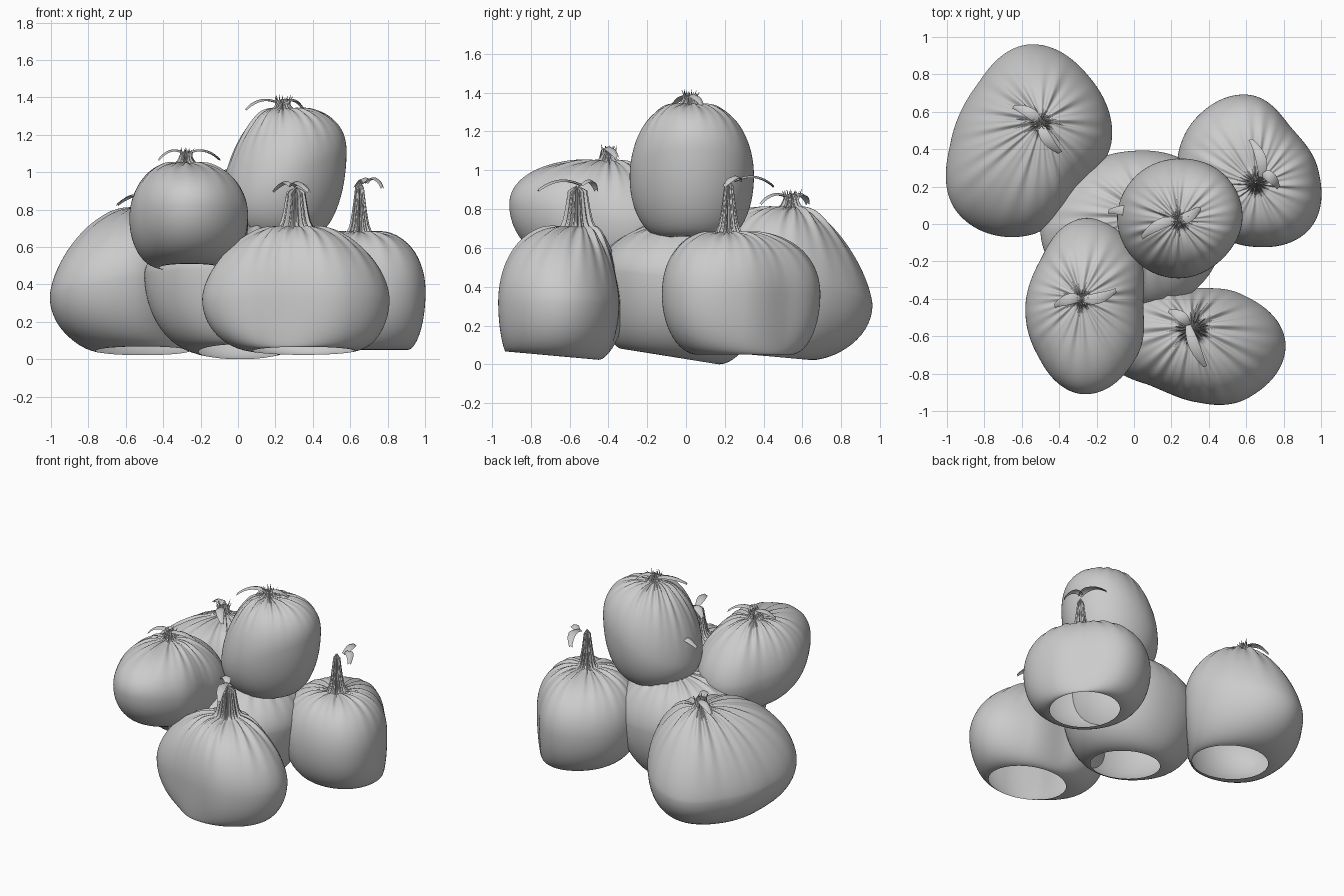
import bpy, math, random
from math import sin, cos, pi

if "Cube" in bpy.data.objects:
    bpy.data.objects.remove(bpy.data.objects["Cube"])

random.seed(4)
SEG = 160


def make_mesh(name, verts, faces):
    me = bpy.data.meshes.new(name)
    me.from_pydata(verts, [], faces)
    me.update()
    ob = bpy.data.objects.new(name, me)
    bpy.context.collection.objects.link(ob)
    for p in me.polygons:
        p.use_smooth = True
    return ob


def outline(radii, th):
    # periodic Catmull-Rom through evenly spaced radii
    n = len(radii)
    f = th / (2 * pi) * n
    i = int(f)
    t = f - i
    a, b, c, d = (radii[(i + k) % n] for k in (-1, 0, 1, 2))
    return b + 0.5 * t * (c - a + t * (2*a - 5*b + 4*c - d + t * (3*(b - c) + d - a)))


def leaf(name, start, ang, length, rise=0.035, width=0.032, curl=0.4):
    # arched ribbon that rises from the knot then droops to a narrow tip
    verts, faces, n = [], [], 12
    x, y, z = start
    for i in range(n + 1):
        t = i / n
        a = ang + curl * t
        px, py = x + cos(a) * length * t, y + sin(a) * length * t
        pz = z + rise * 4 * t * (0.8 - t)
        w = width * (0.45 + 0.7 * sin(pi * t * 0.95)) * (1 - 0.4 * t)
        for s in (-1, 0, 1):
            verts.append((px - sin(a) * w * s, py + cos(a) * w * s, pz - 0.012 * abs(s)))
    for i in range(n):
        for s in range(2):
            k = i * 3 + s
            faces.append((k, k + 1, k + 4, k + 3))
    make_mesh(name, verts, faces)


def strands(name, x, y, z, r, h, count=14):
    # frayed thin spikes at the top of the gathered neck
    verts, faces = [], []
    for i in range(count):
        a = 2 * pi * i / count + random.uniform(-.2, .2)
        rr = r * random.uniform(0.4, 1.0)
        out = rr + random.uniform(0.0, 0.03)
        k = len(verts)
        for j in range(3):
            b = a + j * 2 * pi / 3
            verts.append((x + cos(a) * rr + cos(b) * .008, y + sin(a) * rr + sin(b) * .008, z - .02))
        verts.append((x + cos(a) * out, y + sin(a) * out, z + h * random.uniform(0.5, 1)))
        faces += [(k, k + 1, k + 3), (k + 1, k + 2, k + 3), (k + 2, k, k + 3)]
    make_mesh(name, verts, faces)


def sack(name, centre, radii, slope, base, base_r, base_slope, neck, shape,
         stem_r, stem_top, taper=0.45, spikes=14, lean=(0, 0), low_exp=1.0):
    # lean = (amount, direction): the side facing that direction is more conical
    cx, cy, cz = centre
    bx, by, bz = base
    nx, ny, nz = neck
    p1, p2 = random.uniform(0, 6), random.uniform(0, 6)
    low, high, stem = 14, 30, 8
    rings = low + high + stem + 1
    verts = []
    for r in range(rings):
        for i in range(SEG):
            th = 2 * pi * i / SEG
            c, s = cos(th), sin(th)
            fold = (0.55 * sin(17 * th + p1 + 1.2 * sin(3 * th + p2))
                    + 0.45 * sin(27 * th + p2 + sin(2 * th)))
            R = outline(radii, th)
            ex, ey = cx + R * c, cy + R * s
            ez = cz + slope[0] * R * c + slope[1] * R * s
            if r <= low:                       # base opening up to the belly
                t = r / low * pi / 2
                u, v = sin(t) ** low_exp, 1 - cos(t)
                ox, oy = bx + base_r[0] * c, by + base_r[1] * s
                oz = bz + base_slope[0] * base_r[0] * c + base_slope[1] * base_r[1] * s
                p = (ox + (ex - ox) * u, oy + (ey - oy) * u, oz + (ez - oz) * v)
            elif r <= low + high:              # belly up to the gathered neck
                t = (r - low) / high * pi / 2
                a = lean[0] * cos(th - math.radians(lean[1]))
                w = max(cos(t), 1e-9) ** (shape[0] + a)
                v = sin(t) ** (shape[1] + a * 0.6)
                k = stem_r * (1 + 0.2 * fold)
                ox, oy = nx + k * c, ny + k * s
                g = 0.016 * fold * (1 - w) ** 2.3 * min(1, w * 3 + 0.15)
                p = (ox + (ex - ox) * w + g * c, oy + (ey - oy) * w + g * s,
                     ez + (nz - ez) * v + g)
            else:                              # pleated stem, pinched shut on top
                t = (r - low - high) / stem
                k = stem_r * (1 - (1 - taper) * t ** 0.6) * (1 + 0.25 * fold)
                if r == rings - 1:
                    k *= 0.1
                p = (nx + k * c, ny + k * s, nz + (stem_top - nz) * t + 0.012 * fold * t)
            verts.append(p)
    faces = [(r * SEG + i, r * SEG + (i + 1) % SEG, (r + 1) * SEG + (i + 1) % SEG, (r + 1) * SEG + i)
             for r in range(rings - 1) for i in range(SEG)]
    make_mesh(name + "_body", verts, faces)
    if spikes:
        strands(name + "_strands", nx, ny, stem_top, stem_r * 0.7, 0.04, spikes)


# back left sack, higher shoulder towards the middle
sack("back_left", (-.56, .44, .37), (.44, .47, .52, .41, .42, .54, .50, .37), (.14, -.13),
     (-.51, .39, .045), (.25, .26), (0, -.09), (-.5, .54, .81), (1.1, 1.2), .055, .87,
     lean=(.3, 120), low_exp=1.2)
leaf("back_left_leaf_a", (-.5, .54, .86), 2.2, .17)
leaf("back_left_leaf_b", (-.5, .54, .86), 4.9, .19)

# right back sack, boxy with a tall thin stem
sack("back_right", (.62, .29, .36), (.365, .315, .40, .40, .39, .38, .41, .45), (0, 0),
     (.68, .30, .05), (.23, .24), (0, 0), (.65, .22, .68), (.78, .95), .055, .94, .3, 0)
leaf("back_right_leaf_a", (.68, .25, .95), 1.35, .21, curl=.5)
leaf("back_right_leaf_b", (.68, .27, .95), -.1, .12, curl=-.6)

# central sack under the pile
sack("centre", (-.02, -.02, .45), (.50, .47, .41, .42, .48, .45, .43, .48), (0, -.08),
     (.01, -.08, .04), (.22, .25), (0, -.16), (.06, .03, .73), (1.0, 1.1), .07, .98, low_exp=1.05)
leaf("centre_leaf", (.05, .04, 1.0), 2.6, .19)

# top sack, leaning
sack("top", (.25, .03, .97), (.33, .33, .32, .33, .34, .33, .32, .31), (.42, 0),
     (.24, .04, .65), (.16, .16), (.06, 0), (.24, .02, 1.34), (.98, 1.02), .05, 1.38,
     lean=(.22, 180), low_exp=1.1)
leaf("top_leaf_a", (.23, .02, 1.37), 3.2, .21)
leaf("top_leaf_b", (.23, .02, 1.37), .1, .14)

# front left sack, resting on the others
sack("front_left", (-.27, -.43, .75), (.32, .40, .46, .33, .31, .36, .48, .40), (0, -.15),
     (-.26, -.37, .49), (.16, .20), (0, -.1), (-.28, -.4, 1.05), (1.0, 1.05), .05, 1.1,
     lean=(.2, 90))
leaf("front_left_leaf_a", (-.28, -.4, 1.1), 3.0, .15)
leaf("front_left_leaf_b", (-.28, -.4, 1.1), -.15, .19)

# front right sack, wide and squat
sack("front_right", (.32, -.64, .32), (.49, .37, .30, .42, .51, .32, .31, .41), (0, .0),
     (.35, -.69, .045), (.27, .24), (0, -.09), (.31, -.56, .71), (1.1, 1.15), .08, .91, .5, 0,
     lean=(.3, 90), low_exp=1.05)
leaf("front_right_leaf_a", (.29, -.54, .93), 2.1, .13)
leaf("front_right_leaf_b", (.29, -.54, .93), 4.9, .24, curl=.2)
